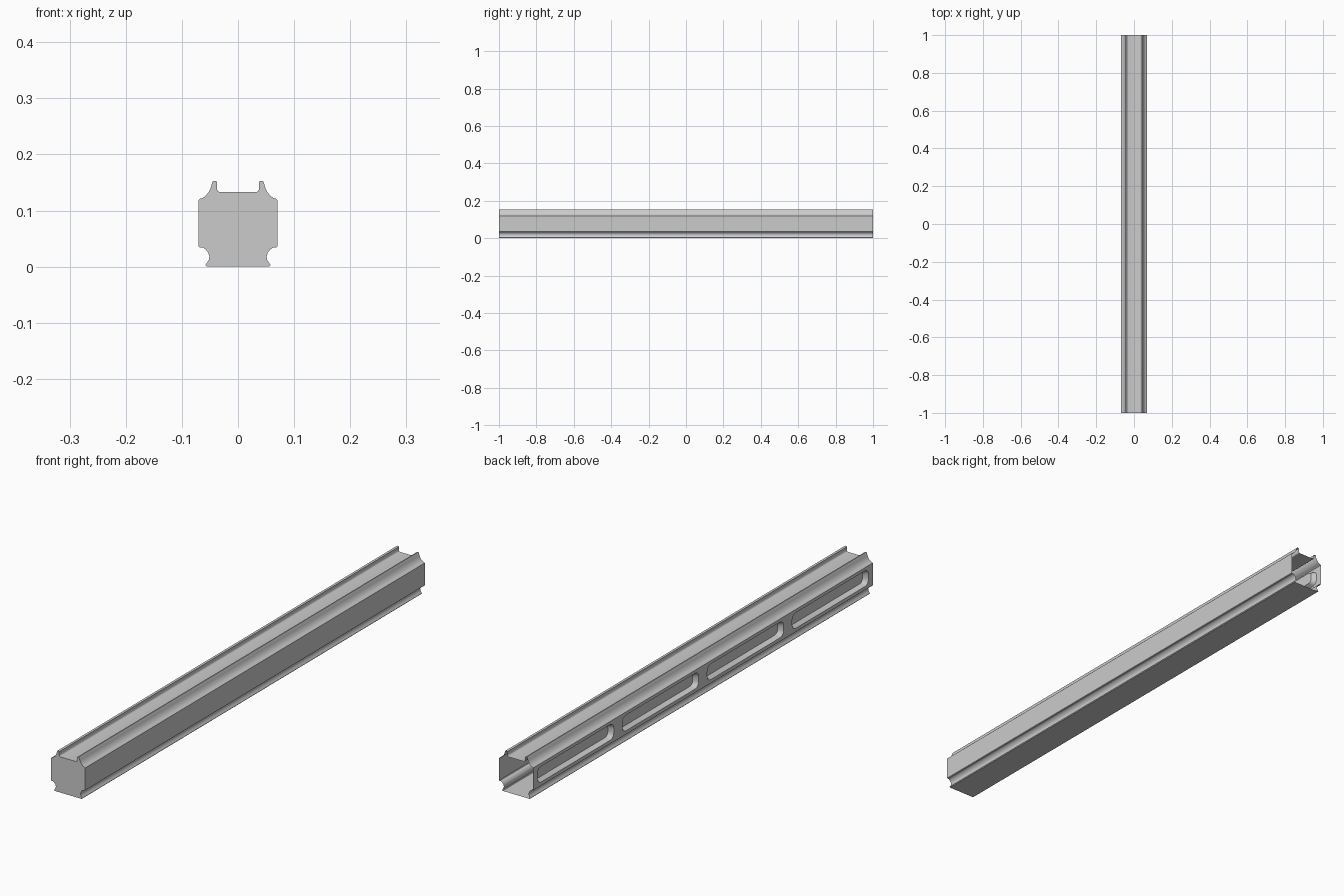
import bpy, bmesh, math

if "Cube" in bpy.data.objects:
    bpy.data.objects.remove(bpy.data.objects["Cube"])

SEGMENTS, LENGTH = 4, 0.5

# half cross-section (x, z), from the bottom up to the top channel
half = [(.056, 0), (.058, .003), (.055, .007), (.052, .012), (.051, .018), (.053, .025),
        (.058, .031), (.063, .034), (.068, .034), (.070, .036),
        (.070, .119), (.068, .121), (.062, .123), (.056, .128), (.051, .135), (.048, .142),
        (.046, .150), (.044, .153), (.040, .153), (.037, .151), (.037, .137), (.035, .134), (.032, .133)]
profile = half + [(-x, z) for x, z in reversed(half)]


def slot_ring(bm, x, y0, y1, z0, z1, r, steps=3):
    """Rounded slot outline in the side plane, as four corner arcs."""
    corners = [(y0 + r, z0 + r, 180), (y1 - r, z0 + r, 270), (y1 - r, z1 - r, 0), (y0 + r, z1 - r, 90)]
    ring = []
    for cy, cz, a0 in corners:
        arc = []
        for i in range(steps + 1):
            a = math.radians(a0 + 90 * i / steps)
            arc.append(bm.verts.new((x, cy + r * math.cos(a), cz + r * math.sin(a))))
        ring.append(arc)
    return ring


def make_segment_mesh():
    bm = bmesh.new()
    h = LENGTH / 2
    front = [bm.verts.new((x, -h, z)) for x, z in profile]
    back = [bm.verts.new((x, h, z)) for x, z in profile]
    n = len(profile)
    for i in range(n):
        j = (i + 1) % n
        # left side panel is built separately with its slot
        if profile[i][0] == -.070 and profile[j][0] == -.070:
            side = [front[j], back[j], back[i], front[i]]
        else:
            bm.faces.new((front[i], front[j], back[j], back[i]))
    # closed front end, back end stays open
    bm.faces.new(front)
    # left panel: frame around the slot, slanted walls and recessed floor
    outer = slot_ring(bm, -.070, -.225, .225, .049, .107, .020)
    inner = slot_ring(bm, -.052, -.215, .215, .056, .100, .015)
    for k in range(4):
        m = (k + 1) % 4
        for a, b in zip(outer[k], outer[k][1:]):
            bm.faces.new((side[k], a, b))
        bm.faces.new((side[k], outer[k][-1], outer[m][0], side[m]))
    o, f = sum(outer, []), sum(inner, [])
    for i in range(len(o)):
        j = (i + 1) % len(o)
        bm.faces.new((o[i], o[j], f[j], f[i]))
    bm.faces.new(f)
    bmesh.ops.recalc_face_normals(bm, faces=bm.faces)
    mesh = bpy.data.meshes.new("beam_segment")
    bm.to_mesh(mesh)
    bm.free()
    return mesh


# four identical segments end to end
mesh = make_segment_mesh()
for s in range(SEGMENTS):
    ob = bpy.data.objects.new(f"beam_segment_{s + 1}", mesh)
    ob.location.y = (s - (SEGMENTS - 1) / 2) * LENGTH
    bpy.context.collection.objects.link(ob)
    ob.select_set(True)
    bpy.context.view_layer.objects.active = ob
    
bpy.ops.object.select_all(action='DESELECT')
ob.select_set(True)
bpy.ops.object.shade_smooth_by_angle(angle=math.radians(40))
